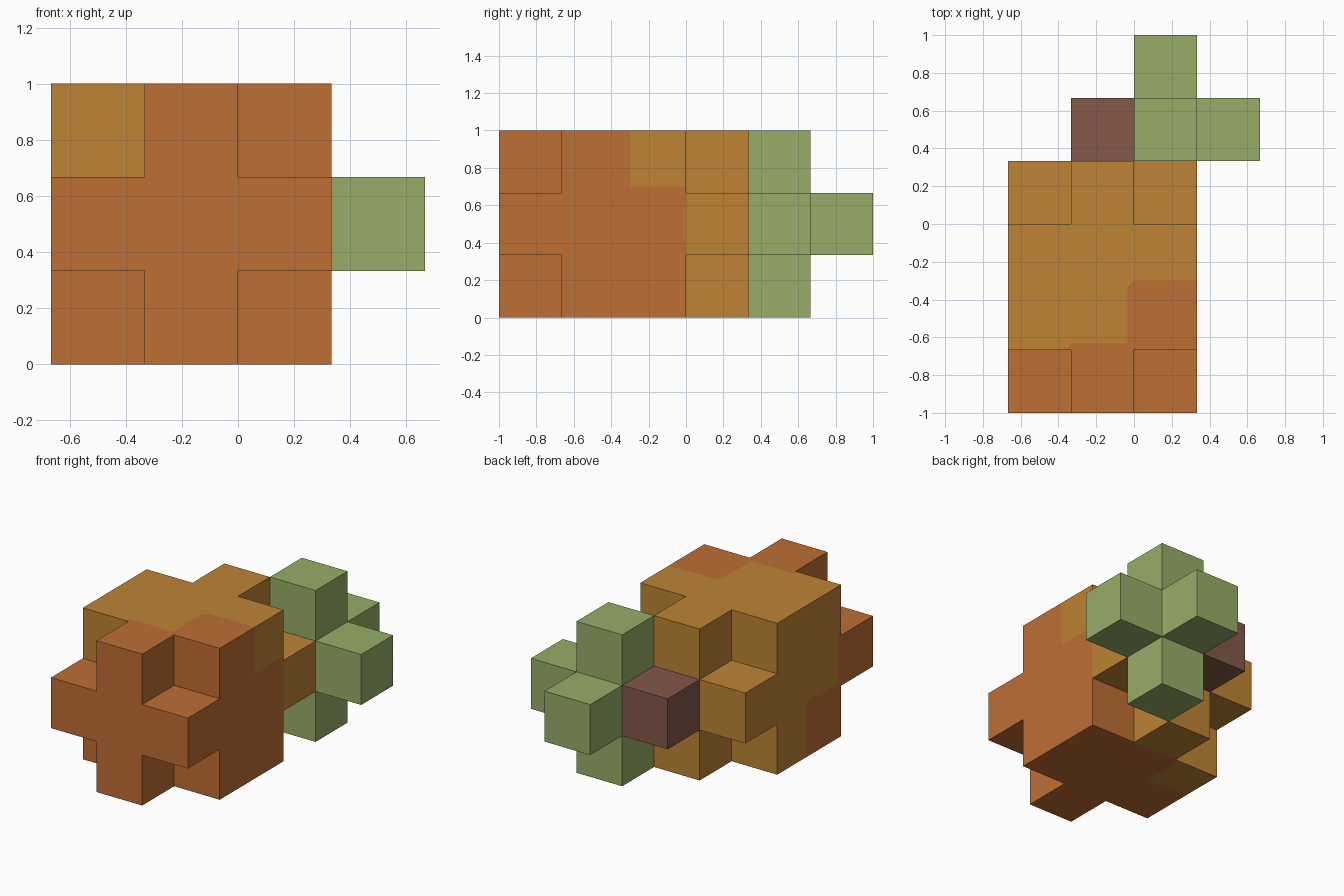
import bpy, bmesh
from mathutils import Vector

cube = bpy.data.objects.get("Cube")
if cube:
    bpy.data.objects.remove(cube, do_unlink=True)

S = 1 / 3                          # block size
ORIGIN = Vector((-2 * S, -1, 0))
BLEED = 0.1                        # how far orange creeps over the next block


def material(name, rgb):
    m = bpy.data.materials.new(name)
    m.use_nodes = True
    m.diffuse_color = (*rgb, 1)
    m.node_tree.nodes["Principled BSDF"].inputs["Base Color"].default_value = (*rgb, 1)
    return m


ORANGE = material("orange", (0.515, 0.156, 0.034))
OCHRE = material("ochre", (0.509, 0.231, 0.034))
GREEN = material("leaf_green", (0.309, 0.423, 0.136))
BROWN = material("stem_brown", (0.227, 0.095, 0.067))

# Body: a 3 x 2 x 3 core with a plus-shaped cap at each end
plus = [(1, 1), (0, 1), (2, 1), (1, 0), (1, 2)]
body = {(x, y, z) for x in range(3) for y in (1, 2) for z in range(3)}
body |= {(x, y, z) for x, z in plus for y in (0, 3)}

# Ochre blocks: back cap and the upper right of the core
ochre = {b for b in body if b[1] == 3}
ochre |= {(0, 1, 1), (0, 1, 2), (1, 1, 2), (0, 2, 0), (0, 2, 1), (0, 2, 2),
          (1, 2, 2), (2, 2, 2)}

# Leaves around a hub, and the stem
leaves = {(2, 4, 1), (3, 4, 1), (2, 5, 1), (2, 4, 0), (2, 4, 2)}
stem = {(1, 4, 1)}
solid = body | leaves | stem


def step(block, axis, amount):
    b = list(block)
    b[axis] += amount
    return tuple(b)


def orange_face(block, axis, side):
    return (block in body and block not in ochre
            and step(block, axis, side) not in solid)


def patch(bm, block, axis, side, corners, mat):
    """Add one polygon of a block side; corners are (u, v) in block units."""
    u, v = (axis + 1) % 3, (axis + 2) % 3
    verts = []
    for a, b in corners:
        p = Vector(block)
        p[axis] += 1 if side > 0 else 0
        p[u] += a
        p[v] += b
        verts.append(bm.verts.new(ORIGIN + p * S))
    f = bm.faces.new(verts if side > 0 else verts[::-1])
    f.material_index = mat


def body_side(bm, block, axis, side):
    """Split a side in 3 x 3 and tint the rim next to orange blocks."""
    u, v = (axis + 1) % 3, (axis + 2) % 3
    cuts = (0, BLEED, 1 - BLEED, 1)
    own = block not in ochre
    creeps = not own and block[1] < 3

    def touches(du, dv):
        return creeps and orange_face(step(step(block, u, du), v, dv), axis, side)

    for i in range(3):
        for j in range(3):
            du, dv = i - 1, j - 1
            a0, a1, b0, b1 = cuts[i], cuts[i + 1], cuts[j], cuts[j + 1]
            quad = [(a0, b0), (a1, b0), (a1, b1), (a0, b1)]
            tint = own or (du and touches(du, 0)) or (dv and touches(0, dv))
            if not tint and du and dv and touches(du, dv):
                # Bevelled colour corner
                k = quad.index((a1 if du > 0 else a0, b1 if dv > 0 else b0))
                q = quad[k:] + quad[:k]
                patch(bm, block, axis, side, [q[3], q[0], q[1]], 0)
                patch(bm, block, axis, side, q[1:], 1)
            else:
                patch(bm, block, axis, side, quad, 0 if tint else 1)


def build(name, blocks, mats):
    bm = bmesh.new()
    for block in sorted(blocks):
        for axis in range(3):
            for side in (-1, 1):
                if step(block, axis, side) in solid:
                    continue
                if len(mats) > 1:
                    body_side(bm, block, axis, side)
                else:
                    patch(bm, block, axis, side, [(0, 0), (1, 0), (1, 1), (0, 1)], 0)
    # Weld and merge flat areas of the same colour
    bmesh.ops.remove_doubles(bm, verts=bm.verts, dist=1e-4)
    bmesh.ops.dissolve_limit(bm, angle_limit=0.01, verts=bm.verts, edges=bm.edges,
                             delimit={'MATERIAL'})
    me = bpy.data.meshes.new(name)
    bm.to_mesh(me)
    bm.free()
    for m in mats:
        me.materials.append(m)
    ob = bpy.data.objects.new(name, me)
    bpy.context.collection.objects.link(ob)


build("fruit_body", body, [ORANGE, OCHRE])
build("leaves", leaves, [GREEN])
build("stem", stem, [BROWN])
